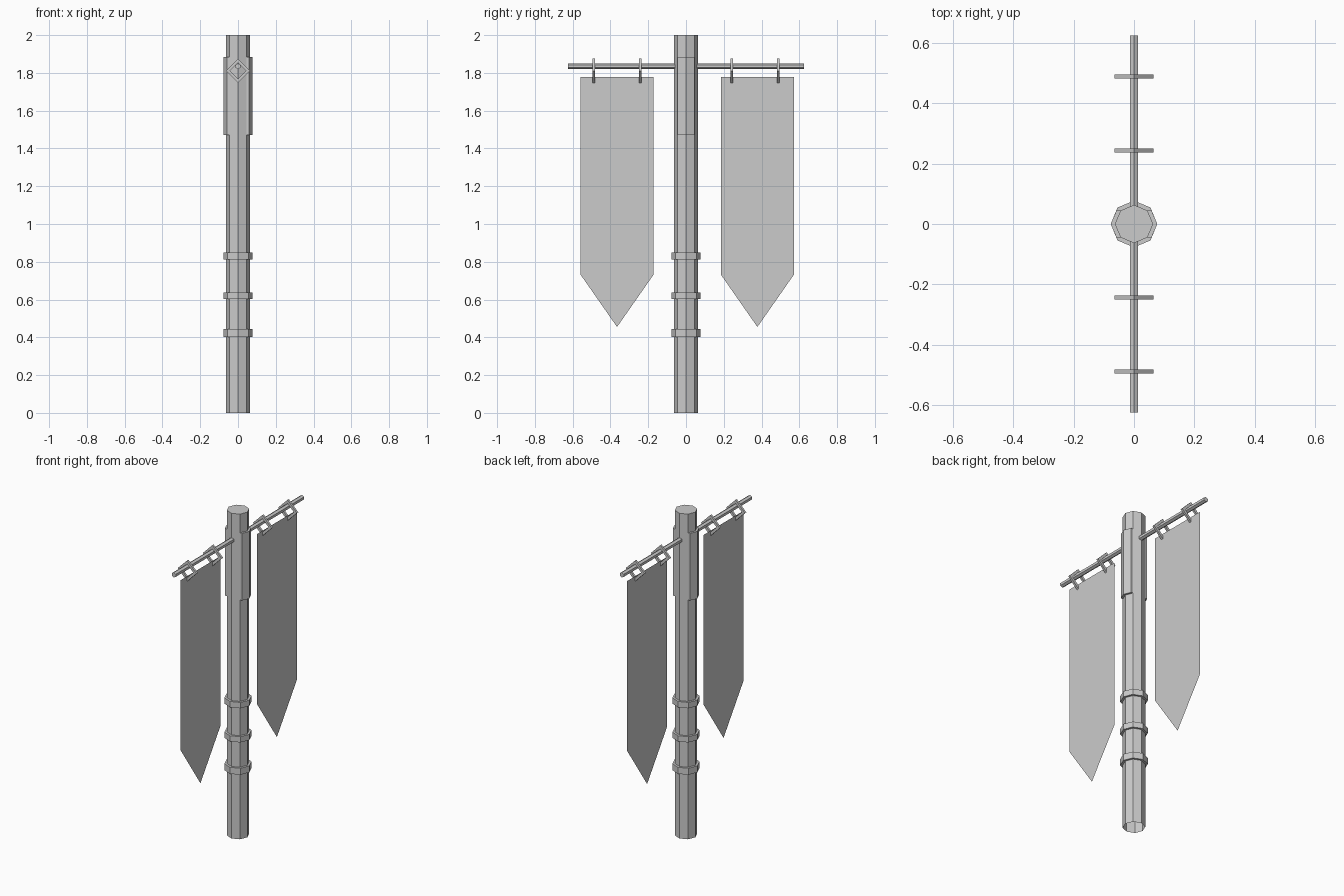
import bpy, bmesh
from math import cos, sin, pi
from mathutils import Vector

if "Cube" in bpy.data.objects:
    bpy.data.objects.remove(bpy.data.objects["Cube"])


def make(name, verts, faces):
    mesh = bpy.data.meshes.new(name)
    mesh.from_pydata([tuple(v) for v in verts], [], faces)
    bm = bmesh.new()
    bm.from_mesh(mesh)
    bmesh.ops.recalc_face_normals(bm, faces=bm.faces)
    bm.to_mesh(mesh)
    bm.free()
    ob = bpy.data.objects.new(name, mesh)
    bpy.context.collection.objects.link(ob)
    return ob


def ngon(n, r, start=0.0):
    return [(r * cos(start + 2 * pi * i / n), r * sin(start + 2 * pi * i / n)) for i in range(n)]


def prism(name, outline, a, b, axis="z", first_cap=True):
    """Extrude an outline from a to b along z (outline in xy) or y (outline in xz)."""
    place = (lambda u, v, t: (u, v, t)) if axis == "z" else (lambda u, v, t: (u, t, v))
    n = len(outline)
    verts = [place(u, v, t) for t in (a, b) for u, v in outline]
    faces = [(i, (i + 1) % n, n + (i + 1) % n, n + i) for i in range(n)]
    faces.append(tuple(range(n, 2 * n)))
    if first_cap:
        faces.append(tuple(range(n)))
    return make(name, verts, faces)


def frame(name, outer, inner, a, b):
    """Closed hollow ring lying in xz, thick along y."""
    n = len(outer)
    loops = [(outer, a), (outer, b), (inner, b), (inner, a)]
    verts = [(u, t, v) for loop, t in loops for u, v in loop]
    faces = [(k * n + i, k * n + (i + 1) % n,
              (k + 1) % 4 * n + (i + 1) % n, (k + 1) % 4 * n + i)
             for k in range(4) for i in range(n)]
    return make(name, verts, faces)


# Octagonal pole, open underneath
prism("pole", ngon(8, 0.063), 0, 2, first_cap=False)

# Raised collars
for z0, z1 in ((0.403, 0.443), (0.602, 0.637), (0.812, 0.848)):
    prism("collar", ngon(8, 0.077), z0, z1)

# Thickened panels on both sides of the pole head
for s in (-1, 1):
    prism("side_panel", [(s * x, y) for x, y in
          ((0.03, -0.0445), (0.058, -0.0445), (0.077, 0), (0.058, 0.0445), (0.03, 0.0445))],
          1.472, 1.885)

# Crossbar through the pole
prism("crossbar", [(x, z + 1.835) for x, z in ngon(6, 0.0155, pi / 2)], -0.624, 0.624, axis="y")

# Diamond hanging rings
for y in (-0.488, -0.243, 0.243, 0.488):
    frame("hanging_ring",
          [(x, z + 1.811) for x, z in ngon(4, 0.064)],
          [(x, z + 1.811) for x, z in ngon(4, 0.042)],
          y - 0.0065, y + 0.0065)

# Pointed cloth banners
for y in (-0.365, 0.378):
    w = 0.194
    make("banner", [(0, y - w, 1.778), (0, y - w, 0.733), (0, y, 0.455),
                    (0, y + w, 0.733), (0, y + w, 1.778)], [(0, 1, 2, 3, 4)])
